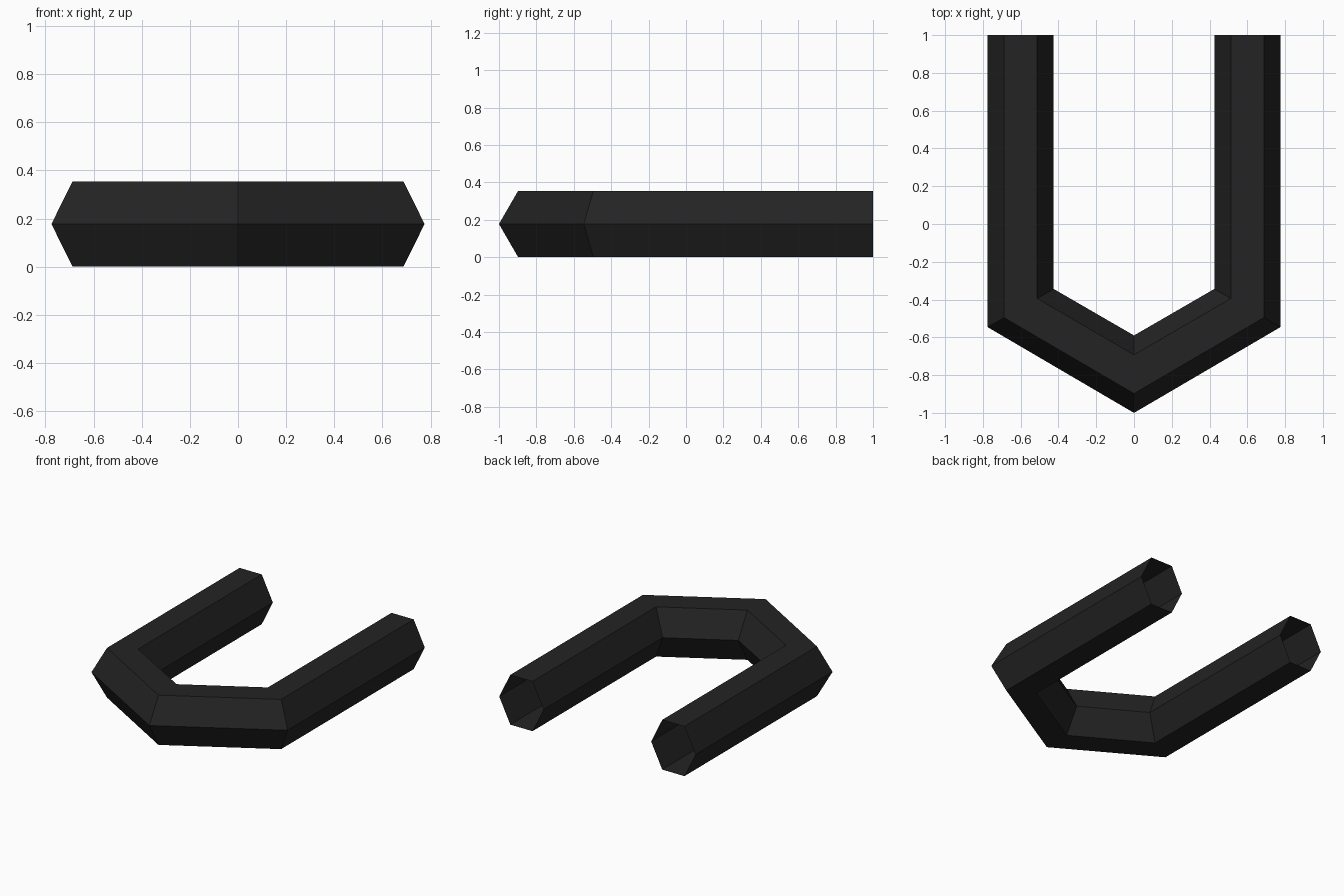
import bpy
import bmesh
from mathutils import Vector

cube = bpy.data.objects.get("Cube")
if cube:
    bpy.data.objects.remove(cube, do_unlink=True)

# Dark rubber colour
rubber = bpy.data.materials.new("dark rubber")
rubber.use_nodes = True
color = (0.017, 0.017, 0.017, 1)
rubber.diffuse_color = color
rubber.node_tree.nodes["Principled BSDF"].inputs["Base Color"].default_value = color

HALF_HEIGHT = 0.1775
# Hexagon section: (share of outward offset, share of half height)
SECTION = [(1, 0), (0.5, 1), (-0.5, 1), (-1, 0), (-0.5, -1), (0.5, -1)]

# Path stations of the bent tube: centre and outward mitre offset
half = [((0.6, 1.0), (0.175, 0)), ((0.6, -0.445), (0.175, -0.101))]
tip = [((0, -0.795), (0, -0.205))]
mirrored = [((-c[0], c[1]), (-o[0], o[1])) for c, o in reversed(half)]

# Hexagonal tube with open ends
bm = bmesh.new()
rings = []
for centre, offset in half + tip + mirrored:
    c, o = Vector(centre), Vector(offset)
    ring = []
    for out, up in SECTION:
        p = c + o * out
        ring.append(bm.verts.new((p.x, p.y, HALF_HEIGHT * (1 + up))))
    rings.append(ring)
for a, b in zip(rings, rings[1:]):
    for i in range(len(SECTION)):
        j = (i + 1) % len(SECTION)
        bm.faces.new((a[i], a[j], b[j], b[i]))
bmesh.ops.recalc_face_normals(bm, faces=bm.faces)
# Make sure the normals point outward
top_face = max(bm.faces, key=lambda f: f.calc_center_median().z)
if top_face.normal.z < 0:
    bmesh.ops.reverse_faces(bm, faces=bm.faces)

mesh = bpy.data.meshes.new("bent_tube")
bm.to_mesh(mesh)
bm.free()
mesh.materials.append(rubber)
tube = bpy.data.objects.new("bent_tube", mesh)
bpy.context.collection.objects.link(tube)
